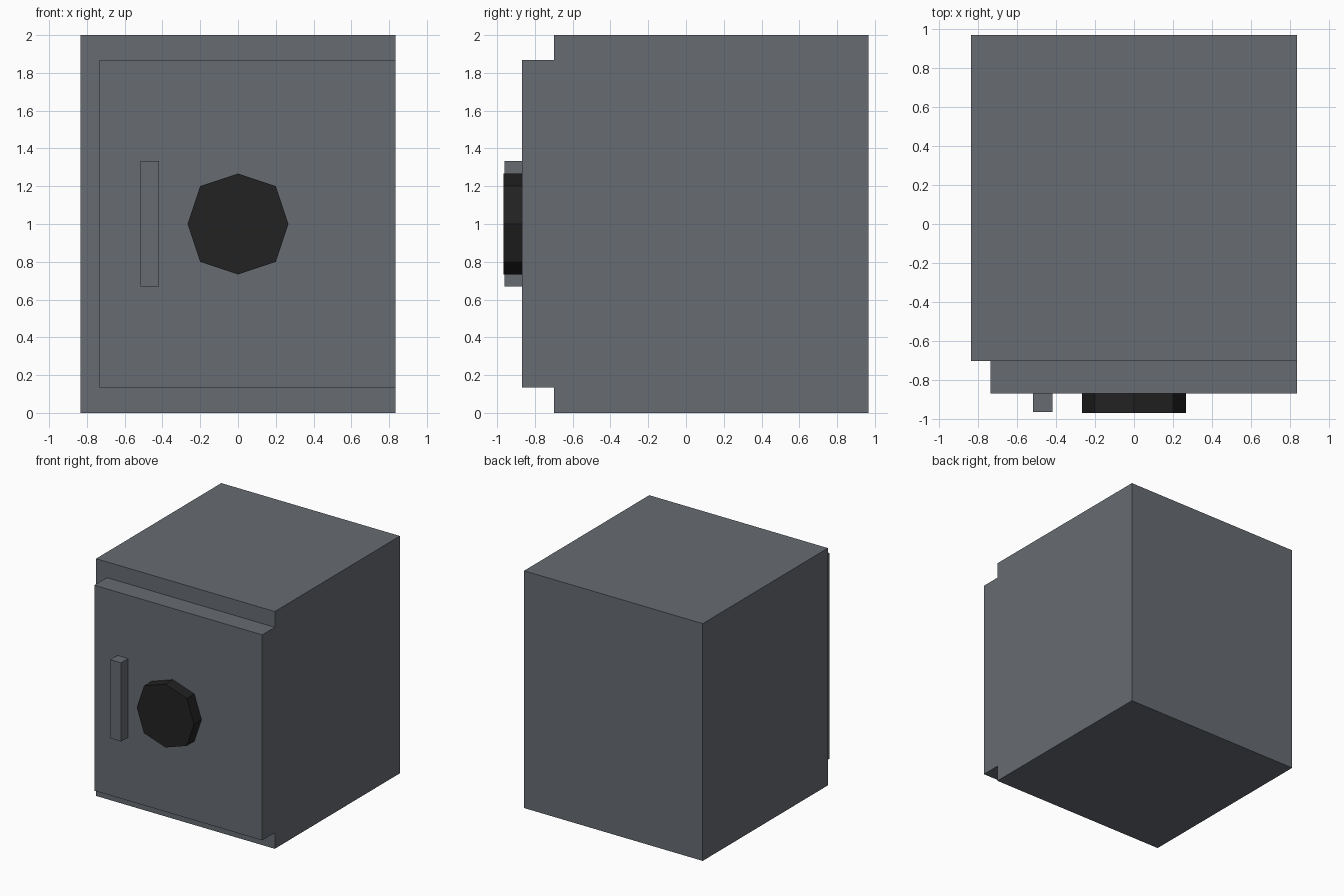
import bpy

if "Cube" in bpy.data.objects:
    bpy.data.objects.remove(bpy.data.objects["Cube"])


def material(name, rgb):
    m = bpy.data.materials.new(name)
    m.diffuse_color = (*rgb, 1.0)
    m.use_nodes = True
    m.node_tree.nodes["Principled BSDF"].inputs["Base Color"].default_value = m.diffuse_color
    return m


def prism(name, profile, y0, y1, mat):
    """Extrude an XZ profile (anticlockwise seen from the front) from y0 to y1."""
    n = len(profile)
    verts = [(x, y, z) for y in (y0, y1) for x, z in profile]
    faces = [list(range(n)), list(range(2 * n - 1, n - 1, -1))]
    faces += [[i, i + n, (i + 1) % n + n, (i + 1) % n] for i in range(n)]
    mesh = bpy.data.meshes.new(name)
    mesh.from_pydata(verts, [], faces)
    mesh.materials.append(mat)
    obj = bpy.data.objects.new(name, mesh)
    bpy.context.collection.objects.link(obj)
    return obj


def rect(x0, x1, z0, z1):
    return [(x0, z0), (x1, z0), (x1, z1), (x0, z1)]


steel = material("steel_grey", (0.135, 0.15, 0.17))
black = material("dial_black", (0.016, 0.016, 0.016))

# Main cabinet, with the door flush on the hinge side
prism("cabinet", rect(-0.833, 0.833, 0, 2), -0.70, 0.967, steel)
prism("door", rect(-0.733, 0.833, 0.135, 1.867), -0.867, -0.70, steel)

# Upright pull handle
prism("handle", rect(-0.517, -0.417, 0.67, 1.333), -0.962, -0.867, steel)

# Eight-sided dial
r, d = 0.267, 0.2
dial = [(0, -r), (d, -d), (r, 0), (d, d), (0, r), (-d, d), (-r, 0), (-d, -d)]
prism("dial", [(x, z + 1.0) for x, z in dial], -0.967, -0.867, black)
